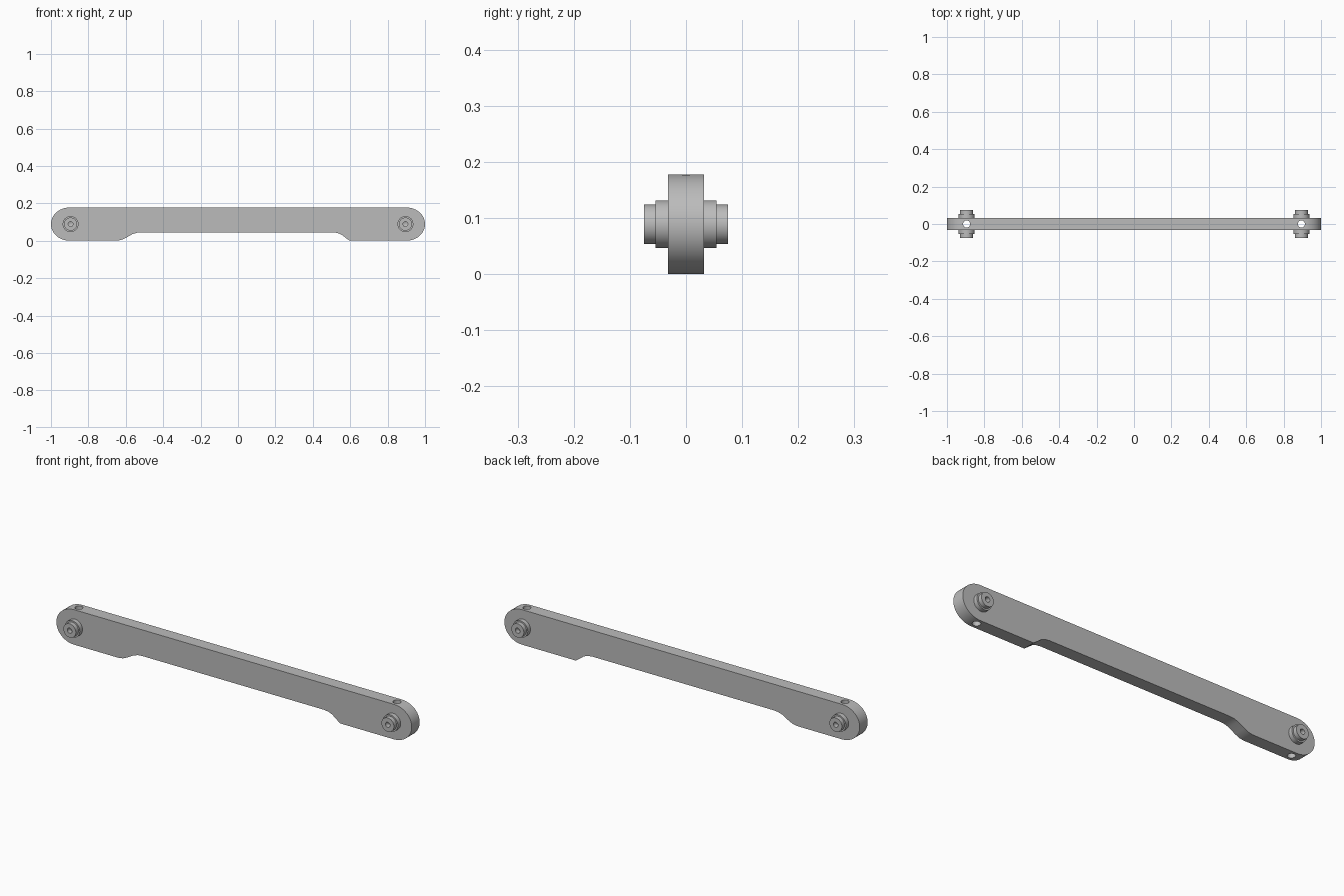
import bpy
import bmesh
from math import sin, cos, pi, radians
from mathutils import Vector

old = bpy.data.objects.get("Cube")
if old:
    bpy.data.objects.remove(old, do_unlink=True)

steel = bpy.data.materials.new("grey_steel")
steel.use_nodes = True
GREY = (0.5, 0.5, 0.5, 1)
steel.diffuse_color = GREY
steel.node_tree.nodes["Principled BSDF"].inputs["Base Color"].default_value = GREY

HEIGHT, HALF_THICK, PIN_X = 0.178, 0.032, 0.895
MID = HEIGHT / 2


def make_object(name, bm):
    bmesh.ops.recalc_face_normals(bm, faces=bm.faces)
    mesh = bpy.data.meshes.new(name)
    bm.to_mesh(mesh)
    bm.free()
    mesh.materials.append(steel)
    obj = bpy.data.objects.new(name, mesh)
    bpy.context.collection.objects.link(obj)
    return obj


def activate(obj):
    bpy.ops.object.select_all(action='DESELECT')
    obj.select_set(True)
    bpy.context.view_layer.objects.active = obj


def smooth(obj):
    activate(obj)
    bpy.ops.object.shade_smooth_by_angle(angle=radians(30))


def end_arc(side, start):
    """Half round end of the bar, swept counter-clockwise."""
    return [(side * 0.9 + 0.1 * cos(start + pi * i / 24),
             MID + MID * sin(start + pi * i / 24)) for i in range(25)]


# Bar outline: rounded ends and a shallow relief along the underside
left_ramp = [(-0.65, 0), (-0.625, 0.004), (-0.6, 0.015), (-0.565, 0.035),
             (-0.54, 0.043), (-0.51, 0.045)]
right_ramp = [(0.505, 0.045), (0.53, 0.042), (0.553, 0.033), (0.575, 0.016), (0.597, 0)]
outline = end_arc(1, -pi / 2) + end_arc(-1, pi / 2) + left_ramp + right_ramp

bm = bmesh.new()
face = bm.faces.new([bm.verts.new((x, -HALF_THICK, z)) for x, z in outline])
grown = bmesh.ops.extrude_face_region(bm, geom=[face])
bmesh.ops.translate(bm, vec=(0, 2 * HALF_THICK, 0),
                    verts=[v for v in grown["geom"] if isinstance(v, bmesh.types.BMVert)])
bar = make_object("link_bar", bm)

# Vertical cross holes at both ends
for side in (-1, 1):
    bm = bmesh.new()
    bmesh.ops.create_cone(bm, cap_ends=True, segments=32, radius1=0.019,
                          radius2=0.019, depth=0.4)
    bmesh.ops.translate(bm, vec=(side * PIN_X, 0, MID), verts=bm.verts)
    cutter = make_object("hole_cutter", bm)
    cutter.hide_render = True
    mod = bar.modifiers.new("cross_hole", 'BOOLEAN')
    mod.operation = 'DIFFERENCE'
    mod.solver = 'EXACT'
    mod.object = cutter
    activate(bar)
    bpy.ops.object.modifier_apply(modifier=mod.name)
    bpy.data.objects.remove(cutter, do_unlink=True)
smooth(bar)

# Stepped pin ends with a blind centre hole: (radius, distance from mid plane)
pin_profile = [(0, 0.03), (0.0425, 0.03), (0.0425, 0.054), (0.035, 0.054),
               (0.035, 0.075), (0.013, 0.075), (0.013, 0.05), (0, 0.044)]
for side, label in ((-1, "right"), (1, "left")):
    for facing, end in ((-1, "front"), (1, "back")):
        bm = bmesh.new()
        axis = Vector((side * PIN_X, 0, MID))
        verts = [bm.verts.new(axis + Vector((r, facing * d, 0))) for r, d in pin_profile]
        edges = [bm.edges.new(pair) for pair in zip(verts, verts[1:])]
        bmesh.ops.spin(bm, geom=verts + edges, cent=axis, axis=(0, 1, 0),
                       angle=2 * pi, steps=40)
        bmesh.ops.remove_doubles(bm, verts=bm.verts, dist=0.0001)
        smooth(make_object(f"{label}_pin_{end}", bm))
